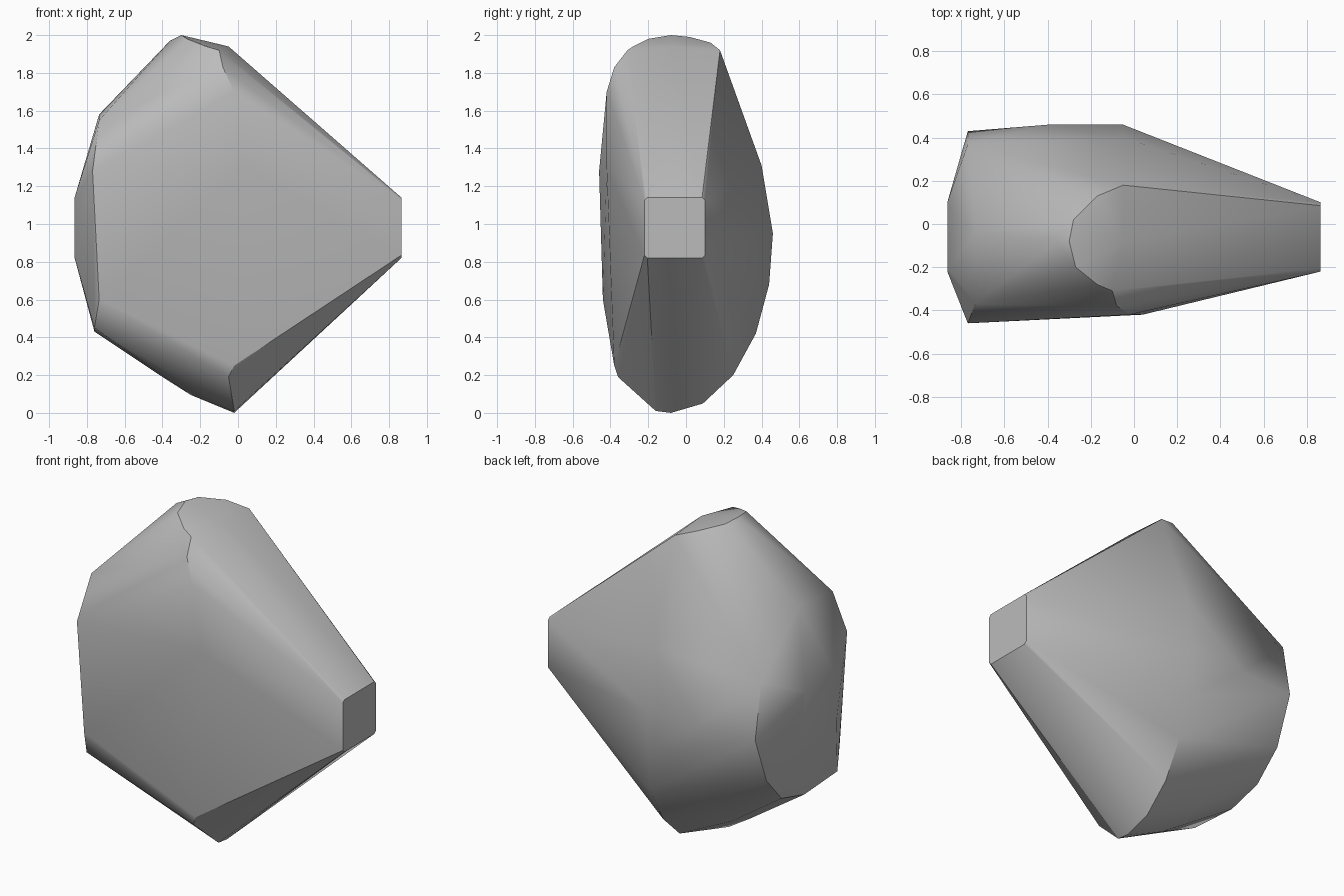
import bpy
import bmesh
import math

default_cube = bpy.data.objects.get("Cube")
if default_cube:
    bpy.data.objects.remove(default_cube, do_unlink=True)

# Single plain grey finish
grey = bpy.data.materials.new("plain_grey")
grey.use_nodes = True
colour = (0.5, 0.5, 0.5, 1)
grey.diffuse_color = colour
grey.node_tree.nodes["Principled BSDF"].inputs["Base Color"].default_value = colour


def rounded_end(x, y_mid, z_mid, half_y, half_z, corner):
    """Rectangle across the x axis with clipped corners."""
    points = []
    for side in (-1, 1):
        for level in (-1, 1):
            points.append((x, y_mid + side * (half_y - corner), z_mid + level * half_z))
            points.append((x, y_mid + side * half_y, z_mid + level * (half_z - corner)))
    return points


def section(x, profile):
    """Place a (y, z) profile across the x axis."""
    return [(x, y, z) for y, z in profile]


def convex_solid(name, points, material, sharp_angle):
    """Wrap the section points in one convex skin."""
    mesh = bpy.data.meshes.new(name)
    bm = bmesh.new()
    for point in points:
        bm.verts.new(point)
    hull = bmesh.ops.convex_hull(bm, input=bm.verts)
    spare = {v for v in hull["geom_interior"] + hull["geom_unused"]
             if isinstance(v, bmesh.types.BMVert)}
    bmesh.ops.delete(bm, geom=list(spare), context="VERTS")
    bmesh.ops.recalc_face_normals(bm, faces=bm.faces)
    bm.to_mesh(mesh)
    bm.free()
    solid = bpy.data.objects.new(name, mesh)
    bpy.context.collection.objects.link(solid)
    mesh.materials.append(material)
    bpy.ops.object.select_all(action="DESELECT")
    solid.select_set(True)
    bpy.context.view_layer.objects.active = solid
    bpy.ops.object.shade_smooth_by_angle(angle=math.radians(sharp_angle))
    return solid


# Small flat ends on both sides
ends = []
for x in (-0.865, 0.865):
    ends += rounded_end(x, -0.06, 0.98, 0.16, 0.16, 0.015)

# Large many-sided section near the broad end
broad_section = section(-0.735, [(-0.37, 1.55), (-0.04, 1.58), (-0.44, 0.6)])
broad_section += section(-0.77, [(-0.46, 1.28), (0.37, 1.28), (0.43, 0.95), (0.32, 0.66)])
broad_section += section(-0.76, [(0.16, 0.49), (-0.06, 0.43), (-0.38, 0.45)])

# Widest section: rounded back, then the front shoulder
middle_section = section(-0.05, [(0.18, 1.92), (0.4, 1.31), (0.46, 0.95), (0.44, 0.68)])
middle_section += section(-0.02, [(0.37, 0.42), (0.25, 0.2), (0.09, 0.05), (-0.08, 0),
                                  (-0.16, 0.01), (-0.38, 0.25), (-0.42, 1.7)])
middle_section += section(-0.05, [(-0.36, 0.19), (-0.08, 1.94)])
middle_section += [(0.04, -0.42, 1.3), (-0.08, -0.38, 1.83), (-0.1, -0.31, 1.92)]

# Curved rim of the crown
crown = [(-0.17, 0.13, 1.96), (-0.28, 0.02, 1.99), (-0.3, -0.08, 2),
         (-0.27, -0.2, 1.98), (-0.17, -0.28, 1.94), (-0.36, -0.08, 1.97)]

# Slight swell along the back and underside
swell = section(-0.4, [(0.46, 0.95), (0.12, 0.24), (-0.05, 0.19)])
swell += section(-0.25, [(-0.06, 0.095)])

convex_solid("faceted_body", ends + broad_section + middle_section + crown + swell, grey, 30)
